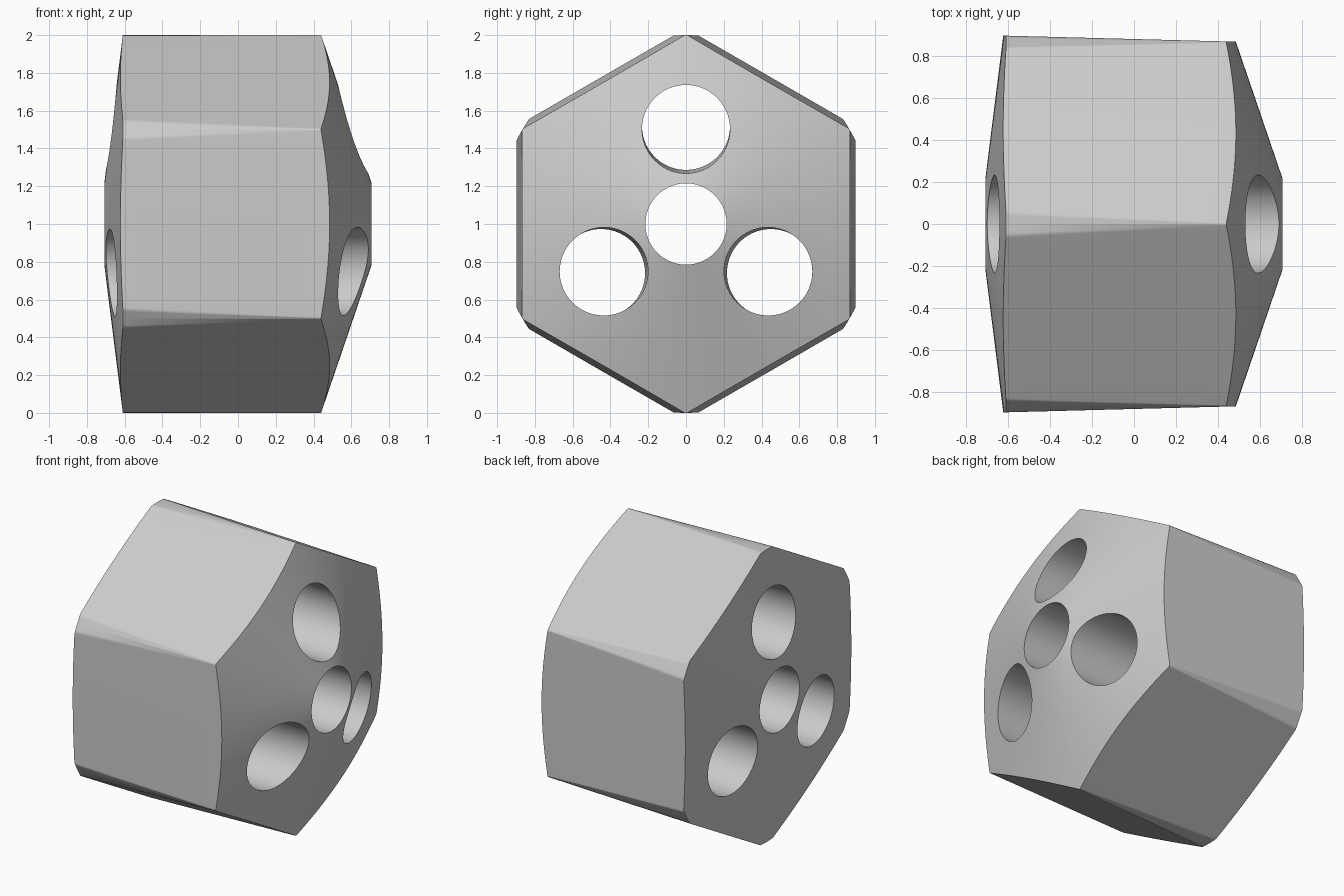
import bpy
import bmesh
from math import sin, cos, pi, sqrt, radians

old = bpy.data.objects.get("Cube")
if old:
    bpy.data.objects.remove(old)


def loft(name, sections, sides, looped=False):
    """Skin circles (x, radius, centre y, centre z) along x; cap or close on itself."""
    bm = bmesh.new()
    rings = []
    for x, r, cy, cz in sections:
        angles = [2 * pi * i / sides for i in range(sides)]
        rings.append([bm.verts.new((x, cy + r * sin(a), cz + r * cos(a))) for a in angles])
    pairs = list(zip(rings, rings[1:]))
    if looped:
        pairs.append((rings[-1], rings[0]))
    else:
        bm.faces.new(rings[0])
        bm.faces.new(rings[-1])
    for a, b in pairs:
        for i in range(sides):
            j = (i + 1) % sides
            bm.faces.new((a[i], a[j], b[j], b[i]))
    bmesh.ops.recalc_face_normals(bm, faces=bm.faces)
    mesh = bpy.data.meshes.new(name)
    bm.to_mesh(mesh)
    bm.free()
    obj = bpy.data.objects.new(name, mesh)
    bpy.context.collection.objects.link(obj)
    return obj


def cut(target, cutter, operation):
    """Apply a boolean and discard the cutter."""
    cutter.hide_render = True
    bpy.context.view_layer.objects.active = target
    mod = target.modifiers.new(cutter.name, 'BOOLEAN')
    mod.operation = operation
    mod.solver = 'EXACT'
    mod.object = cutter
    bpy.ops.object.modifier_apply(modifier=mod.name)
    bpy.data.objects.remove(cutter)


def along(x, left, right):
    """Value at x on a line through (x, value) pairs."""
    return left[1] + (right[1] - left[1]) * (x - left[0]) / (right[0] - left[0])


# Round blank: shallow cone on the left, steep cone on the right, central bore
bore, half = 0.215, 0.708
profile = [(-half, bore), (-0.61, 1.0), (0.44, 1.0), (half, bore)]
body = loft("hexagonal_body", [(x, r, 0, 1) for x, r in profile], 144, looped=True)

# Tapered hexagon trims the six flats
flats = [along(x, (-0.615, 0.897), (0.49, 0.868)) for x in (-1, 1)]
hexagon = loft("hexagon_trim", [(x, f * 2 / sqrt(3), 0, 1) for x, f in zip((-1, 1), flats)], 6)
cut(body, hexagon, 'INTERSECT')

# Three outer holes, leaning slightly outward to the left
for k in range(3):
    a = 2 * pi * k / 3
    path = []
    for x in (-1, 1):
        d = along(x, (-0.66, 0.519), (0.61, 0.502))
        path.append((x, 0.233, d * sin(a), 1 + d * cos(a)))
    cut(body, loft("hole_drill", path, 96), 'DIFFERENCE')

# Plain grey finish
grey = bpy.data.materials.new("plain_grey")
grey.use_nodes = True
colour = (0.6, 0.6, 0.6, 1)
grey.diffuse_color = colour
grey.node_tree.nodes["Principled BSDF"].inputs["Base Color"].default_value = colour
body.data.materials.clear()
body.data.materials.append(grey)
for poly in body.data.polygons:
    poly.material_index = 0

# Smooth curves, crisp rims, flats kept flat
bpy.ops.object.select_all(action='DESELECT')
body.select_set(True)
bpy.context.view_layer.objects.active = body
bpy.ops.object.shade_smooth_by_angle(angle=radians(30))
weighted = body.modifiers.new("weighted_normals", 'WEIGHTED_NORMAL')
weighted.keep_sharp = True
